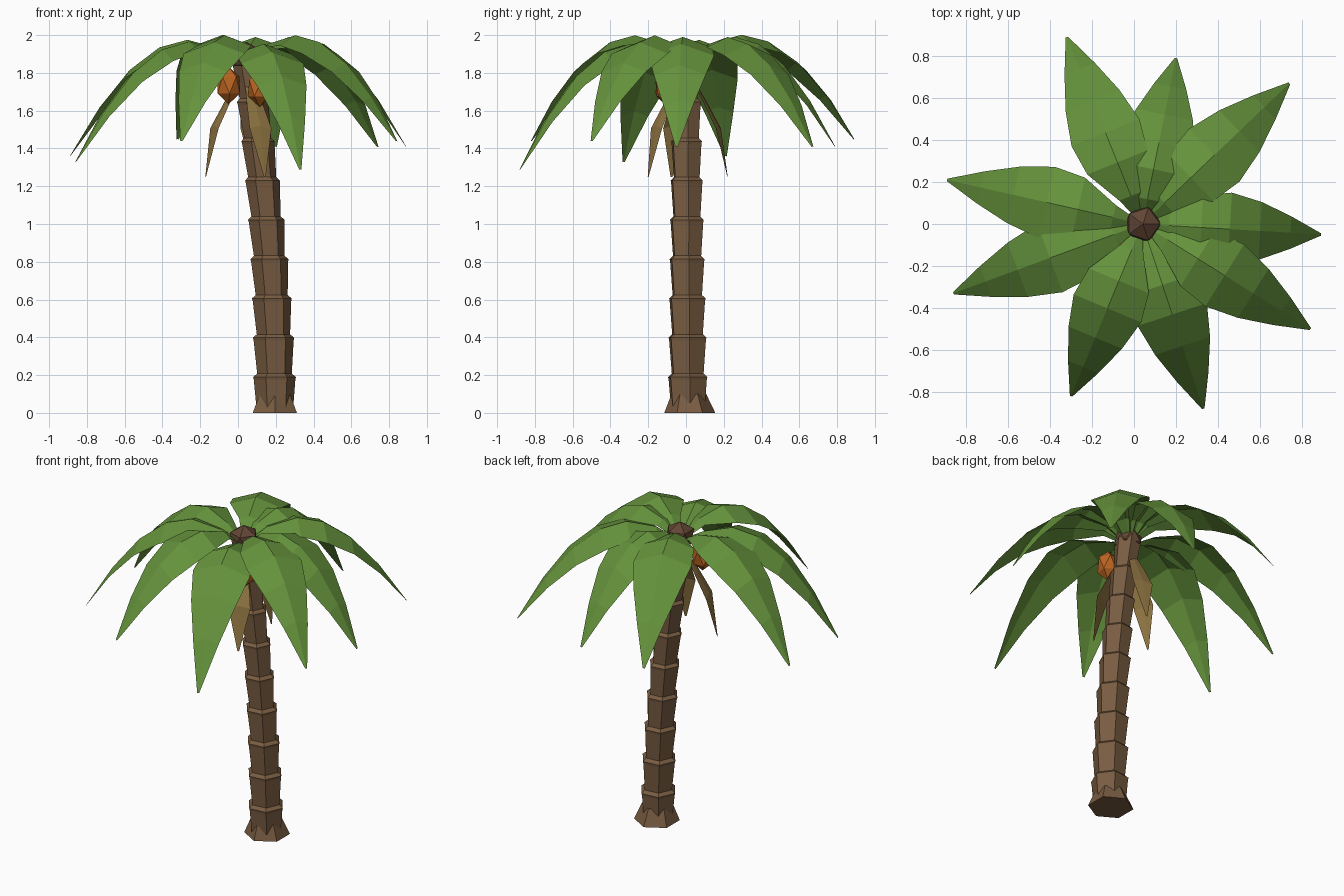
import bpy, bmesh, math
from mathutils import Vector, Matrix

if "Cube" in bpy.data.objects:
    bpy.data.objects.remove(bpy.data.objects["Cube"])


def material(name, rgb):
    m = bpy.data.materials.new(name)
    m.diffuse_color = (*rgb, 1)
    m.use_nodes = True
    m.node_tree.nodes["Principled BSDF"].inputs["Base Color"].default_value = m.diffuse_color
    return m


BARK = material("bark", (0.19, 0.107, 0.053))
CAP = material("dark_bark", (0.12, 0.06, 0.035))
GREEN = material("leaf_green", (0.13, 0.29, 0.045))
TAN = material("dry_leaf", (0.28, 0.18, 0.055))
ORANGE = material("nut_orange", (0.50, 0.13, 0.015))
CROWN = Vector((0.04, 0, 0))


def finish(bm, name, mat):
    bmesh.ops.recalc_face_normals(bm, faces=bm.faces)
    mesh = bpy.data.meshes.new(name)
    bm.to_mesh(mesh)
    bm.free()
    mesh.materials.append(mat)
    ob = bpy.data.objects.new(name, mesh)
    bpy.context.collection.objects.link(ob)
    return ob


def loft(name, rings, mat, turn=0.0, sides=6):
    """Stack polygon rings given as (centre, radius)."""
    bm = bmesh.new()
    rows = []
    for c, r in rings:
        rows.append([bm.verts.new((c[0] + r * math.cos(turn + math.tau * i / sides),
                                   c[1] + r * math.sin(turn + math.tau * i / sides), c[2]))
                     for i in range(sides)])
    for a, b in zip(rows, rows[1:]):
        for i in range(sides):
            j = (i + 1) % sides
            bm.faces.new((a[i], a[j], b[j], b[i]))
    bm.faces.new(rows[0])
    bm.faces.new(rows[-1])
    return finish(bm, name, mat)


def leaf(name, direction, stations, mat, fold):
    """Folded blade; stations are (distance, height, half width)."""
    d = Vector((direction[0], direction[1], 0)).normalized()
    side = Vector((-d.y, d.x, 0))
    bm = bmesh.new()
    rows = []
    for s, z, w in stations:
        mid = CROWN + d * s + Vector((0, 0, z))
        drop = Vector((0, 0, -fold * w))
        edge = drop if fold >= 0 else Vector()
        rows.append([bm.verts.new(p) for p in (mid - side * w + edge, mid, mid + side * w + edge)])
    for a, b in zip(rows, rows[1:]):
        for i in range(2):
            bm.faces.new((a[i], a[i + 1], b[i + 1], b[i]))
    return finish(bm, name, mat)


def trunk_centre(z):
    return (0.195 - 0.043 * z * z, 0.01 * (1 - z / 2), z)


# Leaning trunk of flared segments
rings = []
step = 0.208
for k in range(9):
    z0 = k * step
    r = 0.118 - 0.02 * (z0 + step)
    rings += [(trunk_centre(z0), r * 0.84),
              (trunk_centre(z0 + 0.175), r * 0.97),
              (trunk_centre(z0 + 0.19), r)]
rings.append((trunk_centre(1.9), 0.07))
loft("trunk", rings, BARK, math.radians(6))

# Root flare
loft("root_flare", [((0.195, 0.02, 0), 0.135), ((0.195, 0.015, 0.1), 0.092)], BARK, math.radians(30))


def ball(name, loc, scale, mat, turn=0.0):
    bm = bmesh.new()
    bmesh.ops.create_icosphere(bm, subdivisions=1, radius=1)
    bmesh.ops.transform(bm, verts=bm.verts, matrix=Matrix.LocRotScale(
        Vector(loc), Matrix.Rotation(turn, 3, 'Z').to_quaternion(), Vector(scale)))
    return finish(bm, name, mat)


# Crown knob and nuts
ball("crown_knob", (0.043, 0, 1.88), (0.092, 0.092, 0.085), CAP)
ball("nut_left", (-0.05, -0.1, 1.735), (0.07, 0.07, 0.1), ORANGE, 0.4)
ball("nut_right", (0.115, -0.1, 1.72), (0.07, 0.07, 0.1), ORANGE, 1.1)

# Green fronds, placed by their tips
TIPS = [(0.89, -0.05, 1.41), (0.74, 0.67, 1.41), (0.20, 0.79, 1.41),
        (-0.32, 0.89, 1.45), (-0.89, 0.21, 1.36), (-0.86, -0.33, 1.33),
        (-0.30, -0.82, 1.44), (0.33, -0.88, 1.29), (0.84, -0.50, 1.44)]
# (fraction of length, fraction of drop, half width)
ARC = [(0.33, 0.0, 0.155), (0.49, 0.065, 0.174), (0.66, 0.26, 0.138), (0.83, 0.58, 0.078), (1, 1, 0.006)]
for n, tip in enumerate(TIPS):
    d = Vector((tip[0], tip[1], 0)) - CROWN
    peak = 1.975 + 0.3 * (tip[2] - 1.36)
    st = [(0.04, 1.87, 0.018), (0.15 * d.length, peak - 0.045, 0.06)]
    st += [(t * d.length, peak - f * (peak - tip[2]), w) for t, f, w in ARC]
    leaf(f"frond_{n + 1}", d, st, GREEN, 0.35)

# Dry hanging leaves
for n, deg in enumerate((-63, 200, 78)):
    a = math.radians(deg)
    leaf(f"dry_leaf_{n + 1}", (math.cos(a), math.sin(a)),
         [(0.03, 1.78, 0.02), (0.1, 1.66, 0.045), (0.175, 1.52, 0.065), (0.225, 1.25, 0.005)],
         TAN, 0.2)
